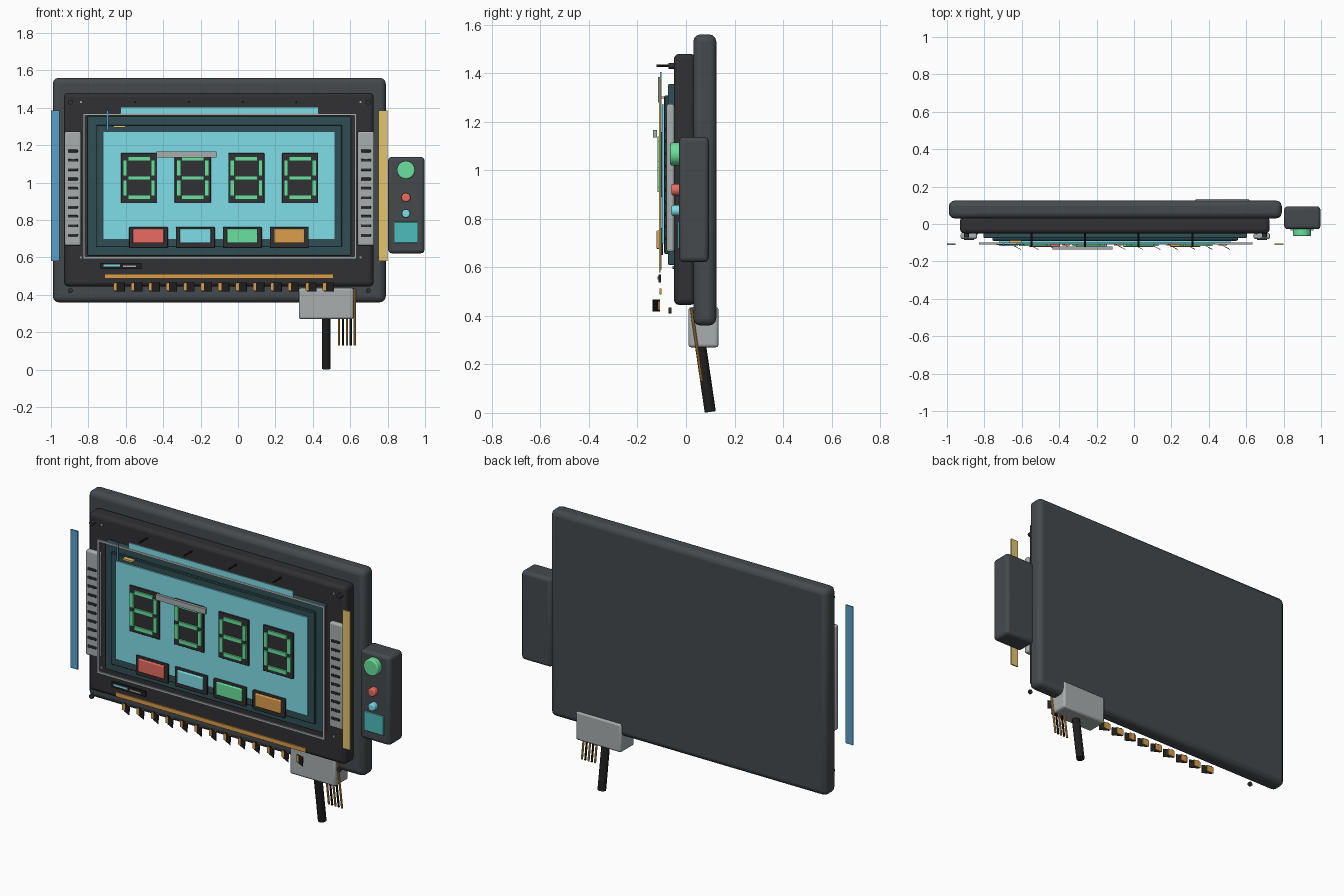
import bpy
import math
from mathutils import Vector

default_cube = bpy.data.objects.get("Cube")
if default_cube:
    bpy.data.objects.remove(default_cube, do_unlink=True)


def make_material(name, red, green, blue):
    """Material from display colour values between 0 and 1."""
    linear = [c / 12.92 if c < .04 else ((c + .055) / 1.055) ** 2.4 for c in (red, green, blue)]
    color = (*linear, 1)
    mat = bpy.data.materials.new(name)
    mat.use_nodes = True
    mat.diffuse_color = color
    mat.node_tree.nodes["Principled BSDF"].inputs["Base Color"].default_value = color
    return mat


slate = make_material("slate", .27, .29, .3)
charcoal = make_material("charcoal", .19, .19, .2)
black = make_material("black", .12, .12, .12)
grey = make_material("grey", .66, .68, .68)
teal = make_material("dark_teal", .19, .31, .33)
deep_teal = make_material("deep_teal", .15, .26, .28)
cyan = make_material("cyan", .5, .87, .91)
sea = make_material("sea_teal", .31, .74, .74)
blue = make_material("blue", .35, .63, .79)
gold = make_material("gold", .89, .77, .43)
green = make_material("green", .42, .88, .62)
red = make_material("red", .91, .42, .38)
orange = make_material("orange", .86, .62, .3)


def finish(obj, name, mat, bevel):
    obj.name = name
    obj.data.materials.append(mat)
    if bevel:
        mod = obj.modifiers.new("Rounded edges", "BEVEL")
        mod.width = bevel
        mod.segments = 3
        mod.limit_method = "ANGLE"
    bpy.ops.object.shade_smooth_by_angle(angle=math.radians(35))
    return obj


def box(name, mat, xs, ys, zs, bevel=0, turn=0):
    """Box spanning three ranges, optionally turned about z."""
    spans = (xs, ys, zs)
    bpy.ops.mesh.primitive_cube_add(size=1, location=[sum(s) / 2 for s in spans])
    obj = bpy.context.object
    obj.scale = [abs(s[1] - s[0]) for s in spans]
    bpy.ops.object.transform_apply(location=False, rotation=False, scale=True)
    obj.rotation_euler.z = turn
    return finish(obj, name, mat, bevel)


def slab(name, mat, x, z, w, h, ys, bevel=0, turn=0):
    """Panel given by its centre and size as seen from the front."""
    return box(name, mat, (x - w / 2, x + w / 2), ys, (z - h / 2, z + h / 2), bevel, turn)


def rod(name, mat, start, end, radius, sides=20, bevel=0):
    a, b = Vector(start), Vector(end)
    bpy.ops.mesh.primitive_cylinder_add(vertices=sides, radius=radius, depth=(b - a).length,
                                        location=(a + b) / 2)
    obj = bpy.context.object
    obj.rotation_euler = (b - a).to_track_quat("Z", "Y").to_euler()
    return finish(obj, name, mat, bevel)


# Housing and stepped display panels
box("back_housing", slate, (-.99, .79), (.03, .125), (.36, 1.56), .03)
box("front_bezel", charcoal, (-.93, .725), (-.05, .04), (.445, 1.48), .022)
box("outer_panel", teal, (-.805, .605), (-.075, -.045), (.61, 1.355), .006)
box("inner_panel", deep_teal, (-.757, .555), (-.088, -.07), (.655, 1.308), .004)
box("screen_rim", teal, (-.75, .548), (-.09, -.085), (.662, 1.301))
box("screen", cyan, (-.72, .517), (-.098, -.085), (.698, 1.27))

# Thin pale frame around the display
for z in (.598, 1.364):
    slab("frame_rail", grey, -.098, z, 1.464, .012, (-.11, -.1))
for x in (-.824, .628):
    slab("frame_post", grey, x, .981, .012, .76, (-.11, -.1))

# Accent strips around the front
slab("right_side_strip", blue, -.977, .982, .046, .805, (-.112, -.105))
slab("left_side_strip", gold, .776, .982, .048, .805, (-.112, -.105))
slab("top_strip", cyan, -.099, 1.387, 1.058, .034, (-.108, -.1))
slab("lower_strip", orange, -.101, .5, 1.225, .024, (-.109, -.1))
slab("antenna_line", blue, -.698, 1.332, .01, .105, (-.115, -.105))
slab("cream_mark", gold, -.633, 1.3, .065, .01, (-.112, -.088))

# Small status plate
slab("status_plate", black, -.626, .554, .22, .032, (-.113, -.103))
slab("status_bar", cyan, -.675, .556, .09, .011, (-.117, -.112))
slab("status_mark", grey, -.58, .553, .07, .008, (-.117, -.112))

# Slotted vents on both sides
for x in (-.883, .684):
    slab("side_vent", grey, x, .968, .088, .61, (-.08, -.048), .01)
    for i in range(10):
        slab("vent_slot", charcoal, x, .719 + i * .05, .054, .014, (-.086, -.075), .003)

# Seven-segment digits
for i in range(4):
    x = -.529 + i * .287
    slab("digit_panel", charcoal, x, 1.024, .193, .267, (-.107, -.095), .003)
    for dz in (-.103, 0, .103):
        slab("digit_bar", green, x, 1.024 + dz, .12, .023, (-.117, -.105))
    for dx in (-.075, .075):
        for dz in (-.053, .053):
            slab("digit_post", green, x + dx, 1.024 + dz, .023, .085, (-.117, -.105))
    rod("rivet", black, (x - .02, -.122, 1.43), (x - .02, -.045, 1.43), .005, 8)
slab("glare_strip", grey, -.275, 1.15, .322, .032, (-.136, -.12))

# Front push buttons
for i, mat in enumerate((red, cyan, green, orange)):
    x = -.479 + i * .251
    slab("button_base", charcoal, x, .706, .208, .112, (-.11, -.095), .004)
    slab("button_cap", mat, x, .714, .165, .076, (-.122, -.105), .005)

# Toothed terminal row
for i in range(13):
    x = -.643 + i * .0932
    slab("terminal", orange, x, .443, .045, .038, (-.115, -.108))
    slab("terminal_fin", black, x + .012, .442, .058, .05, (-.124, -.121), 0, math.radians(-28))

# Corner screws
for x in (-.896, .697):
    for z in (.422, 1.43):
        rod("corner_screw", charcoal, (x, -.072, z), (x, -.045 if z > 1 else -.06, z), .013, 12)
for x in (-.84, .655):
    for z in (.6, 1.43):
        rod("small_screw", grey, (x, -.055, z), (x, -.045, z), .006, 8)

# Control box on the left side
box("control_box", slate, (.803, .997), (-.028, .094), (.622, 1.137), .018)
for name, mat, z, radius, front in (("large_button", green, 1.067, .048, -.065),
                                    ("red_lamp", red, .92, .024, -.06),
                                    ("cyan_lamp", cyan, .834, .022, -.06)):
    rod(name, mat, (.898, -.02, z), (.898, front, z), radius, 28, .007)
slab("control_pad", sea, .898, .733, .125, .112, (-.036, -.02), .003)

# Junction box, main cable and loose wires
box("junction_box", grey, (.325, .618), (.01, .134), (.27, .436), .012)
rod("main_cable", black, (.472, .045, .38), (.472, .1, .004), .023)
for i in range(5):
    x = .54 + i * .021
    rod("loose_wire", black if i % 2 else orange, (x, .022, .43), (x, .065, .13), .006, 10)
